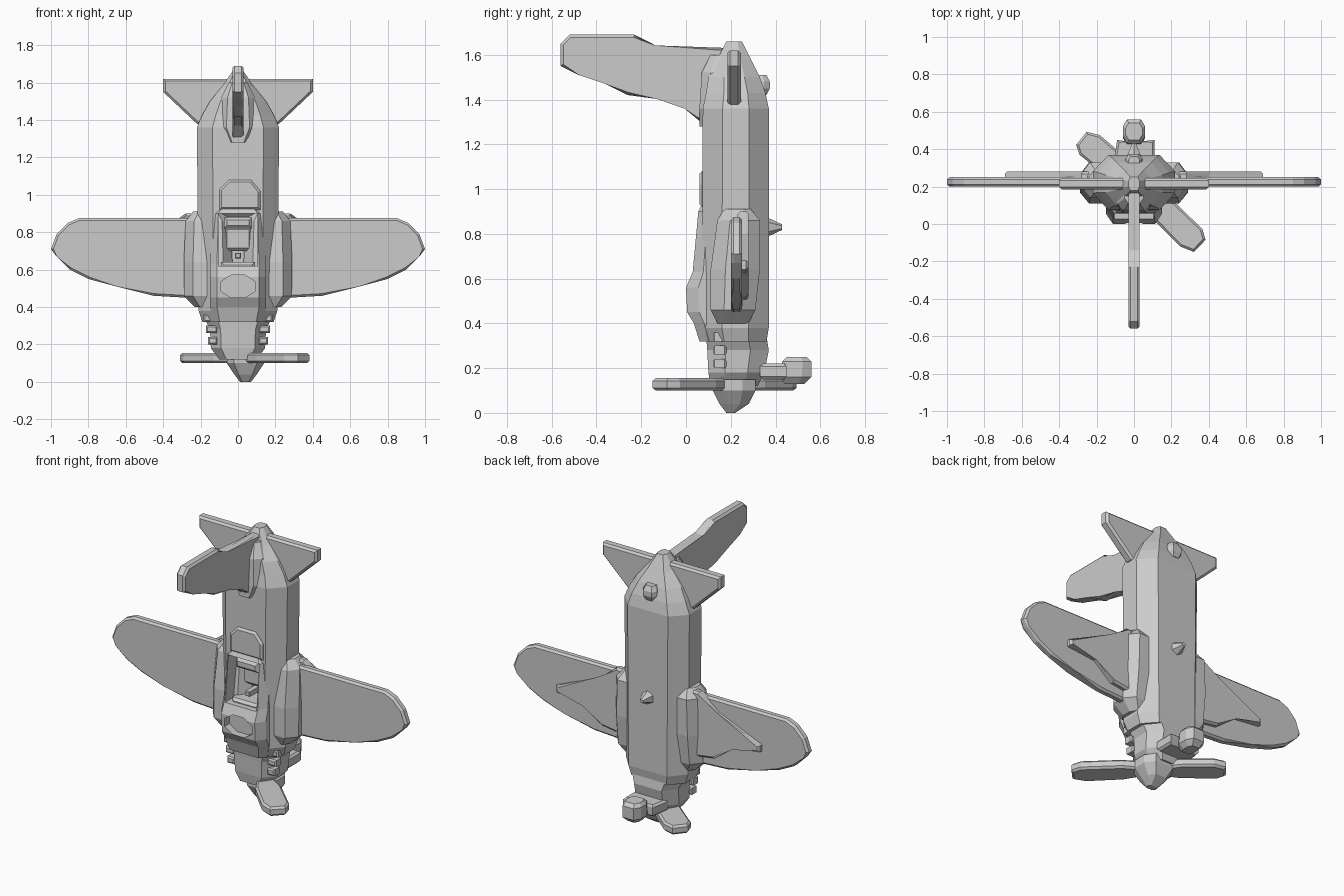
import bpy, bmesh, math
from mathutils import Matrix


def finish(name, bm):
    bmesh.ops.recalc_face_normals(bm, faces=bm.faces)
    me = bpy.data.meshes.new(name)
    bm.to_mesh(me)
    bm.free()
    ob = bpy.data.objects.new(name, me)
    bpy.context.collection.objects.link(ob)
    return ob


def loft(name, rings, flat=0.62, side=0.3, cx=0.0):
    """Octagonal hull through rings of (z, half width, y front, y back)."""
    bm = bmesh.new()
    loops = []
    for z, w, a, b in rings:
        f, d = w * flat, (b - a) * side
        pts = [(-f, a), (f, a), (w, a + d), (w, b - d),
               (f, b), (-f, b), (-w, b - d), (-w, a + d)]
        loops.append([bm.verts.new((cx + x, y, z)) for x, y in pts])
    for p, q in zip(loops, loops[1:]):
        for i in range(8):
            j = (i + 1) % 8
            bm.faces.new((p[i], p[j], q[j], q[i]))
    bm.faces.new(loops[0])
    bm.faces.new(loops[-1])
    return finish(name, bm)


def plate(name, outline, lo, hi, axis='y', bevel=0.012):
    """Extruded outline with chamfered rim; axis is the thickness direction."""
    place = {'x': lambda u, v, t: (t, u, v),
             'y': lambda u, v, t: (u, t, v),
             'z': lambda u, v, t: (u, v, t)}[axis]
    bm = bmesh.new()
    a = [bm.verts.new(place(u, v, lo)) for u, v in outline]
    b = [bm.verts.new(place(u, v, hi)) for u, v in outline]
    n = len(a)
    for i in range(n):
        j = (i + 1) % n
        bm.faces.new((a[i], a[j], b[j], b[i]))
    caps = [bm.faces.new(a), bm.faces.new(b)]
    if bevel:
        rim = list({e for f in caps for e in f.edges})
        bmesh.ops.bevel(bm, geom=rim, offset=bevel, segments=1, affect='EDGES')
    return finish(name, bm)


def box(name, x, y, z, bevel=0.015):
    return plate(name, [(x[0], z[0]), (x[1], z[0]), (x[1], z[1]), (x[0], z[1])],
                 y[0], y[1], bevel=bevel)


def cut(targets, cutter):
    cutter.hide_render = True
    cutter.hide_viewport = True
    for t in targets:
        m = t.modifiers.new("cut", 'BOOLEAN')
        m.operation = 'DIFFERENCE'
        m.object = cutter
        m.solver = 'EXACT'


# Fuselage and cockpit hump
fuselage = loft("fuselage", [
    (0.32, 0.19, 0.09, 0.36), (0.38, 0.21, 0.07, 0.37), (1.36, 0.22, 0.075, 0.37),
    (1.43, 0.19, 0.09, 0.355), (1.50, 0.15, 0.10, 0.33), (1.58, 0.085, 0.14, 0.29),
    (1.66, 0.03, 0.18, 0.25)])
hump = loft("cockpit_hump", [
    (0.32, 0.13, 0.06, 0.22), (0.40, 0.15, 0.035, 0.22), (0.45, 0.15, 0.005, 0.22),
    (0.56, 0.15, 0.00, 0.22), (0.63, 0.15, 0.03, 0.22), (0.90, 0.14, 0.055, 0.22),
    (0.93, 0.11, 0.07, 0.22)], flat=0.75, side=0.25)
cut([fuselage, hump], box("cockpit_cutter", (-0.105, 0.105), (-0.1, 0.20), (0.62, 0.90)))
cut([hump], plate("scuttle_cutter", [(0.10 * math.cos(a), 0.51 + 0.065 * math.sin(a))
    for a in [math.pi * (i + 0.5) / 4 for i in range(8)]], -0.1, 0.05, bevel=0))

# Cockpit contents
box("seat_back", (-0.075, 0.075), (0.08, 0.21), (0.82, 0.88))
box("seat_base", (-0.075, 0.075), (0.15, 0.21), (0.70, 0.83))
box("control_stick", (-0.015, 0.015), (0.09, 0.21), (0.66, 0.69), 0.004)
box("dashboard", (-0.09, 0.09), (0.06, 0.21), (0.60, 0.64))
plate("headrest_fairing", [(-0.10, 0.92), (0.12, 0.92), (0.12, 1.02), (0.07, 1.08),
                           (-0.05, 1.08), (-0.10, 1.03)], 0.06, 0.10)

# Engine cowling, hub and spinner
loft("engine_cowling", [(0.12, 0.10, 0.11, 0.32), (0.18, 0.145, 0.10, 0.35),
                        (0.28, 0.15, 0.095, 0.37), (0.34, 0.18, 0.09, 0.36)])
loft("spinner", [(0.0, 0.03, 0.18, 0.22), (0.04, 0.06, 0.15, 0.28),
                 (0.10, 0.10, 0.12, 0.31), (0.15, 0.10, 0.12, 0.31)], cx=0.04)

# Exhaust blocks on both cowling sides
for s, side in ((-1, "left"), (1, "right")):
    for i in range(3):
        z = 0.20 + i * 0.06
        x0, x1 = sorted((s * 0.11, s * (0.16 + 0.012 * i)))
        box(f"exhaust_{side}_{i}", (x0, x1), (0.12, 0.18), (z, z + 0.04), 0.008)

# Two propeller blades set diagonally
blade = [(0.05, -0.045), (0.16, -0.075), (0.36, -0.08), (0.43, -0.05),
         (0.43, 0.04), (0.38, 0.07), (0.16, 0.07), (0.05, 0.045)]
for name, ang, scale in (("blade_right", -44, 1.05), ("blade_left", 141, 0.94)):
    ob = plate(name, [(u * scale, v) for u, v in blade], 0.10, 0.155, 'z')
    ob.data.transform(Matrix.Translation((0.03, 0.2, 0)) @ Matrix.Rotation(math.radians(ang), 4, 'Z'))

# Belly intake and small belly spike
plate("intake_neck", [(-0.11, 0.33), (0.11, 0.33), (0.11, 0.45), (0.03, 0.44),
                      (-0.03, 0.44), (-0.09, 0.45)], 0.15, 0.22, 'z')
loft("intake_scoop", [(0.13, 0.035, 0.44, 0.53), (0.16, 0.06, 0.42, 0.56),
                      (0.23, 0.06, 0.43, 0.56), (0.25, 0.045, 0.45, 0.54)])
bm = bmesh.new()
bmesh.ops.create_cone(bm, cap_ends=True, segments=6, radius1=0.045, radius2=0.012, depth=0.07,
                      matrix=Matrix.Translation((0, 0.395, 0.83)) @ Matrix.Rotation(-math.pi / 2, 4, 'X'))
finish("belly_spike", bm)

# Wings, root fairings and gear covers, mirrored
wing = [(0.1, 0.875), (0.85, 0.875), (0.91, 0.85), (0.97, 0.79), (1.0, 0.71), (0.97, 0.67),
        (0.90, 0.60), (0.80, 0.55), (0.65, 0.51), (0.45, 0.46), (0.1, 0.44)]
cover = [(0.1, 0.90), (0.28, 0.90), (0.40, 0.80), (0.69, 0.68), (0.69, 0.64),
         (0.50, 0.62), (0.38, 0.52), (0.1, 0.48)]
for s, side in ((-1, "left"), (1, "right")):
    flip = lambda o: [(s * u, v) for u, v in o]
    plate("wing_" + side, flip(wing), 0.20, 0.25)
    plate("gear_cover_" + side, flip(cover), 0.23, 0.28)
    loft("wing_root_" + side, [(0.40, 0.07, 0.14, 0.28), (0.46, 0.13, 0.11, 0.31),
                               (0.64, 0.13, 0.11, 0.33), (0.86, 0.12, 0.14, 0.33),
                               (0.91, 0.08, 0.17, 0.29)], cx=s * 0.16)

# Tailplane, fin and tail wheel
plate("tailplane", [(-0.40, 1.62), (0.40, 1.62), (0.40, 1.55), (0.22, 1.38), (0.15, 1.36),
                    (-0.15, 1.36), (-0.22, 1.38), (-0.40, 1.55)], 0.185, 0.245)
plate("tail_fin", [(0.15, 1.25), (0.09, 1.28), (0.0, 1.37), (-0.13, 1.415), (-0.26, 1.42),
                   (-0.36, 1.47), (-0.48, 1.51), (-0.56, 1.55), (-0.56, 1.65), (-0.52, 1.69),
                   (-0.23, 1.69), (-0.14, 1.63), (0.2, 1.63)], -0.03, 0.03, 'x')
loft("fin_root", [(1.28, 0.05, 0.06, 0.2), (1.36, 0.10, 0.06, 0.2),
                  (1.52, 0.09, 0.07, 0.2), (1.60, 0.05, 0.11, 0.2)])
loft("tail_wheel", [(1.42, 0.03, 0.30, 0.36), (1.45, 0.045, 0.29, 0.375),
                    (1.48, 0.045, 0.29, 0.375), (1.51, 0.03, 0.30, 0.36)])
